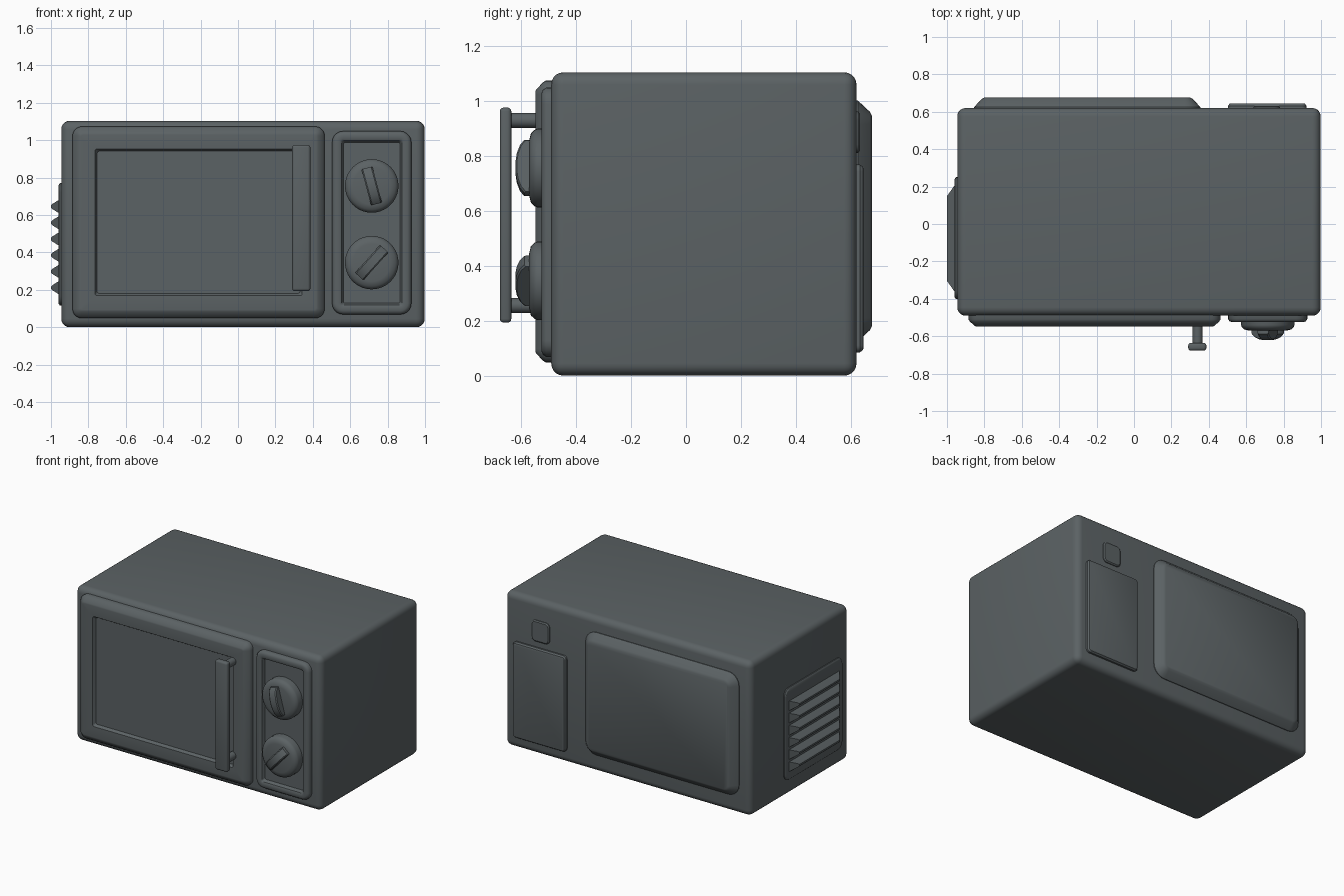
import bpy, bmesh, math
from mathutils import Matrix, Vector

if "Cube" in bpy.data.objects:
    bpy.data.objects.remove(bpy.data.objects["Cube"])

grey = bpy.data.materials.new("charcoal grey")
grey.diffuse_color = (0.105, 0.122, 0.128, 1)
grey.use_nodes = True
grey.node_tree.nodes["Principled BSDF"].inputs["Base Color"].default_value = grey.diffuse_color


def finish(bm, name, angle=35):
    bmesh.ops.recalc_face_normals(bm, faces=bm.faces)
    me = bpy.data.meshes.new(name)
    bm.to_mesh(me)
    bm.free()
    ob = bpy.data.objects.new(name, me)
    bpy.context.collection.objects.link(ob)
    me.materials.append(grey)
    bpy.ops.object.select_all(action='DESELECT')
    ob.select_set(True)
    bpy.context.view_layer.objects.active = ob
    bpy.ops.object.shade_smooth_by_angle(angle=math.radians(angle))
    return ob


def box(name, lo, hi, bevel=0.0, segs=3):
    lo, hi = Vector(lo), Vector(hi)
    bm = bmesh.new()
    bmesh.ops.create_cube(bm, size=1)
    for v in bm.verts:
        v.co = Vector([(lo[i] + hi[i]) / 2 + v.co[i] * (hi[i] - lo[i]) for i in range(3)])
    if bevel:
        bmesh.ops.bevel(bm, geom=bm.edges[:], offset=bevel, segments=segs,
                        profile=0.5, affect='EDGES')
    return finish(bm, name)


def loft(name, rings):
    """Skin a list of point rings and cap both ends."""
    bm = bmesh.new()
    vs = [[bm.verts.new(p) for p in ring] for ring in rings]
    n = len(vs[0])
    for a, b in zip(vs, vs[1:]):
        for i in range(n):
            bm.faces.new((a[i], a[(i + 1) % n], b[(i + 1) % n], b[i]))
    bm.faces.new(vs[0])
    bm.faces.new(vs[-1])
    return finish(bm, name)


def plate(name, rect, radius, steps, place):
    """Rounded rectangle (a0, b0, a1, b1); steps are (inset, depth) rings."""
    a0, b0, a1, b1 = rect
    rings = []
    for inset, depth in steps:
        r = max(radius - inset, 0.012)
        ring = []
        for k, (a, b) in enumerate([(a1, b1), (a0, b1), (a0, b0), (a1, b0)]):
            sa, sb = (1 if a == a1 else -1), (1 if b == b1 else -1)
            ca, cb = a - sa * (inset + r), b - sb * (inset + r)
            for j in range(6):
                t = math.pi / 2 * (k + j / 5)
                ring.append(place(ca + r * math.cos(t), cb + r * math.sin(t), depth))
        rings.append(ring)
    return loft(name, rings)


def on_y(a, b, d):
    return (a, d, b)


def on_x(a, b, d):
    return (d, a, b)


# Casing
box("casing", (-0.945, -0.49, 0.0), (0.998, 0.62, 1.103), 0.045, 5)

# Door with chamfered rim and sunken window
plate("door", (-0.885, 0.048, 0.463, 1.073), 0.05,
      [(0, -0.47), (0, -0.51), (0.008, -0.522), (0.035, -0.546), (0.045, -0.548),
       (0.12, -0.545), (0.132, -0.525)], on_y)

# Door handle and posts
box("handle_bar", (0.29, -0.677, 0.193), (0.387, -0.635, 0.975), 0.014)
for z in (0.255, 0.928):
    bm = bmesh.new()
    m = Matrix.Translation((0.34, -0.59, z)) @ Matrix.Rotation(math.pi / 2, 4, 'X')
    bmesh.ops.create_cone(bm, cap_ends=True, segments=20, radius1=0.027,
                          radius2=0.027, depth=0.11, matrix=m)
    finish(bm, "handle_post")

# Control panel with sunken centre
plate("control_panel", (0.503, 0.068, 0.927, 1.048), 0.06,
      [(0, -0.47), (0, -0.508), (0.008, -0.52), (0.02, -0.525), (0.042, -0.525),
       (0.05, -0.521), (0.06, -0.498)], on_y)

# Knobs: disc plus domed grip
for z, tilt in ((0.755, 15), (0.345, -42)):
    profile = [(0.143, -0.48), (0.143, -0.54), (0.139, -0.55), (0.126, -0.564), (0.1, -0.57)]
    loft("knob_disc", [[(0.715 + r * math.cos(i * math.pi / 20), y,
                         z + r * math.sin(i * math.pi / 20)) for i in range(40)]
                       for r, y in profile])
    half = [(0.1, -0.56), (0.1, -0.588), (0.08, -0.604), (0.05, -0.615), (0.018, -0.62)]
    side = half + [(-l, y) for l, y in reversed(half)]
    rot = Matrix.Translation((0.715, 0, z)) @ Matrix.Rotation(math.radians(-tilt), 4, 'Y')
    loft("knob_grip", [[rot @ Vector((w, y + dy, l * s)) for l, y in side]
                       for w, s, dy in ((-0.03, 0.96, 0.005), (-0.023, 1, 0),
                                        (0.023, 1, 0), (0.03, 0.96, 0.005))])

# Back: raised cover, service plate and small cap
plate("back_cover", (-0.855, 0.125, 0.355, 1.0), 0.085,
      [(0, 0.6), (0, 0.625), (0.04, 0.668), (0.055, 0.676)], on_y)
plate("service_plate", (0.503, 0.085, 0.922, 0.768), 0.025,
      [(0, 0.6), (0, 0.632), (0.008, 0.643), (0.014, 0.645)], on_y)
plate("back_cap", (0.64, 0.81, 0.78, 0.96), 0.03,
      [(0, 0.6), (0, 0.626), (0.008, 0.632)], on_y)

# Side vent: plate with six wedge slats
plate("vent_plate", (-0.402, 0.115, 0.25, 0.77), 0.05,
      [(0, -0.92), (0, -0.952), (0.01, -0.959)], on_x)
for i in range(6):
    z = 0.211 + i * 0.0868
    loft("vent_slat", [[(x, ya, z + h), (x, yb, z + h), (x, yb, z - h), (x, ya, z - h)]
                       for x, ya, yb, h in ((-0.95, -0.375, 0.22, 0.04),
                                            (-0.992, -0.315, 0.16, 0.014),
                                            (-1.0, -0.305, 0.15, 0.006))])
